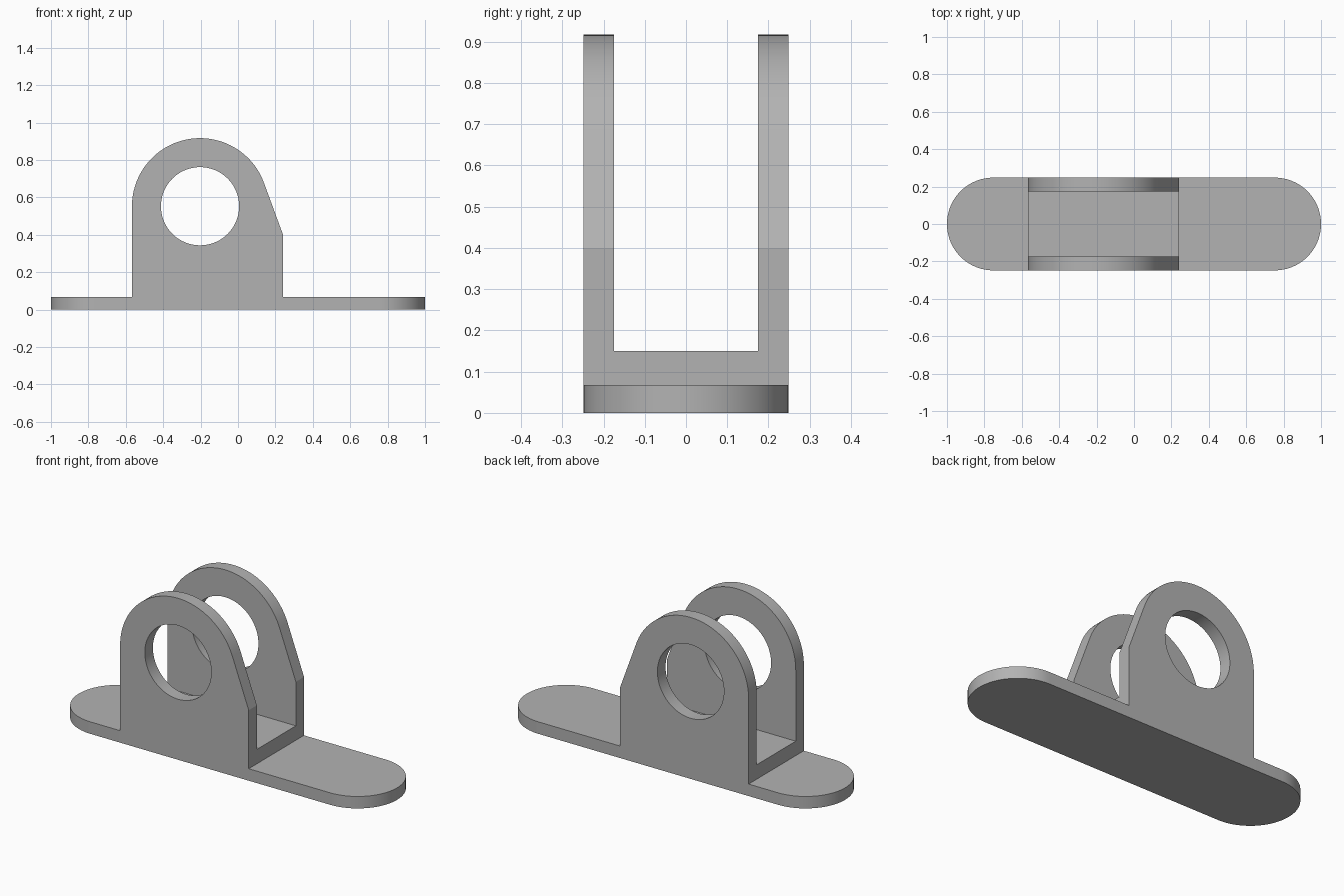
import bpy
import bmesh
from math import radians, cos, sin, acos, atan2, hypot
from mathutils import Vector

cube = bpy.data.objects.get("Cube")
if cube:
    bpy.data.objects.remove(cube, do_unlink=True)

HALF_W = 0.248                    # half depth of the bracket and base
BASE_H = 0.068
EYE_X, EYE_Z = -0.203, 0.553      # centre of the pin hole
EYE_R, HOLE_R = 0.364, 0.209
SIDE_X, SIDE_Z = 0.241, 0.40      # corner where the slanted edge begins

grey = bpy.data.materials.new("plain grey")
grey.use_nodes = True
colour = (0.45, 0.45, 0.45, 1)
grey.diffuse_color = colour
grey.node_tree.nodes["Principled BSDF"].inputs["Base Color"].default_value = colour


def arc(cx, cy, r, start, end, n):
    """Points along an arc, angles in radians."""
    return [(cx + r * cos(start + (end - start) * i / n),
             cy + r * sin(start + (end - start) * i / n)) for i in range(n + 1)]


def prism(name, points, place, sweep):
    """Extrude a flat outline; place maps each 2D point into space."""
    bm = bmesh.new()
    face = bm.faces.new([bm.verts.new(place(a, b)) for a, b in points])
    result = bmesh.ops.extrude_face_region(bm, geom=[face])
    moved = [v for v in result["geom"] if isinstance(v, bmesh.types.BMVert)]
    bmesh.ops.translate(bm, verts=moved, vec=Vector(sweep))
    bmesh.ops.recalc_face_normals(bm, faces=bm.faces)
    mesh = bpy.data.meshes.new(name)
    bm.to_mesh(mesh)
    bm.free()
    mesh.materials.append(grey)
    obj = bpy.data.objects.new(name, mesh)
    bpy.context.collection.objects.link(obj)
    return obj


def combine(target, tool, operation):
    """Apply a boolean and discard the tool object."""
    tool.hide_render = True
    mod = target.modifiers.new(operation.title(), 'BOOLEAN')
    mod.operation, mod.object, mod.solver = operation, tool, 'EXACT'
    bpy.context.view_layer.objects.active = target
    bpy.ops.object.modifier_apply(modifier=mod.name)
    bpy.data.objects.remove(tool, do_unlink=True)


# Lug outline: straight left side, round eye, tangent slanted edge on the right
dx, dz = SIDE_X - EYE_X, SIDE_Z - EYE_Z
tangent = atan2(dz, dx) + acos(EYE_R / hypot(dx, dz))
outline = [(EYE_X - EYE_R, 0), (SIDE_X, 0), (SIDE_X, SIDE_Z)]
outline += arc(EYE_X, EYE_Z, EYE_R, tangent, radians(180), 48)
bracket = prism("clevis_bracket", outline,
                lambda a, b: (a, -HALF_W, b), (0, 2 * HALF_W, 0))

# Pin hole through both lugs
hole = prism("hole_cutter", arc(EYE_X, EYE_Z, HOLE_R, 0, radians(360), 96)[:-1],
             lambda a, b: (a, -0.5, b), (0, 1, 0))
combine(bracket, hole, 'DIFFERENCE')

# Channel between the lugs
channel = prism("channel_cutter", [(-0.175, 0.15), (0.175, 0.15), (0.175, 1.2), (-0.175, 1.2)],
                lambda a, b: (-1, a, b), (2, 0, 0))
combine(bracket, channel, 'DIFFERENCE')

# Base plate with full round ends, joined flush with the lugs
end = 1 - HALF_W
ends = arc(end, 0, HALF_W, radians(-90), radians(90), 48)
ends += arc(-end, 0, HALF_W, radians(90), radians(270), 48)
base = prism("base_plate", ends, lambda a, b: (a, b, 0), (0, 0, BASE_H))
combine(bracket, base, 'UNION')

# Smooth the curved walls, keep the edges crisp
bpy.ops.object.select_all(action='DESELECT')
bracket.select_set(True)
bpy.context.view_layer.objects.active = bracket
bpy.ops.object.shade_smooth_by_angle(angle=radians(15))
